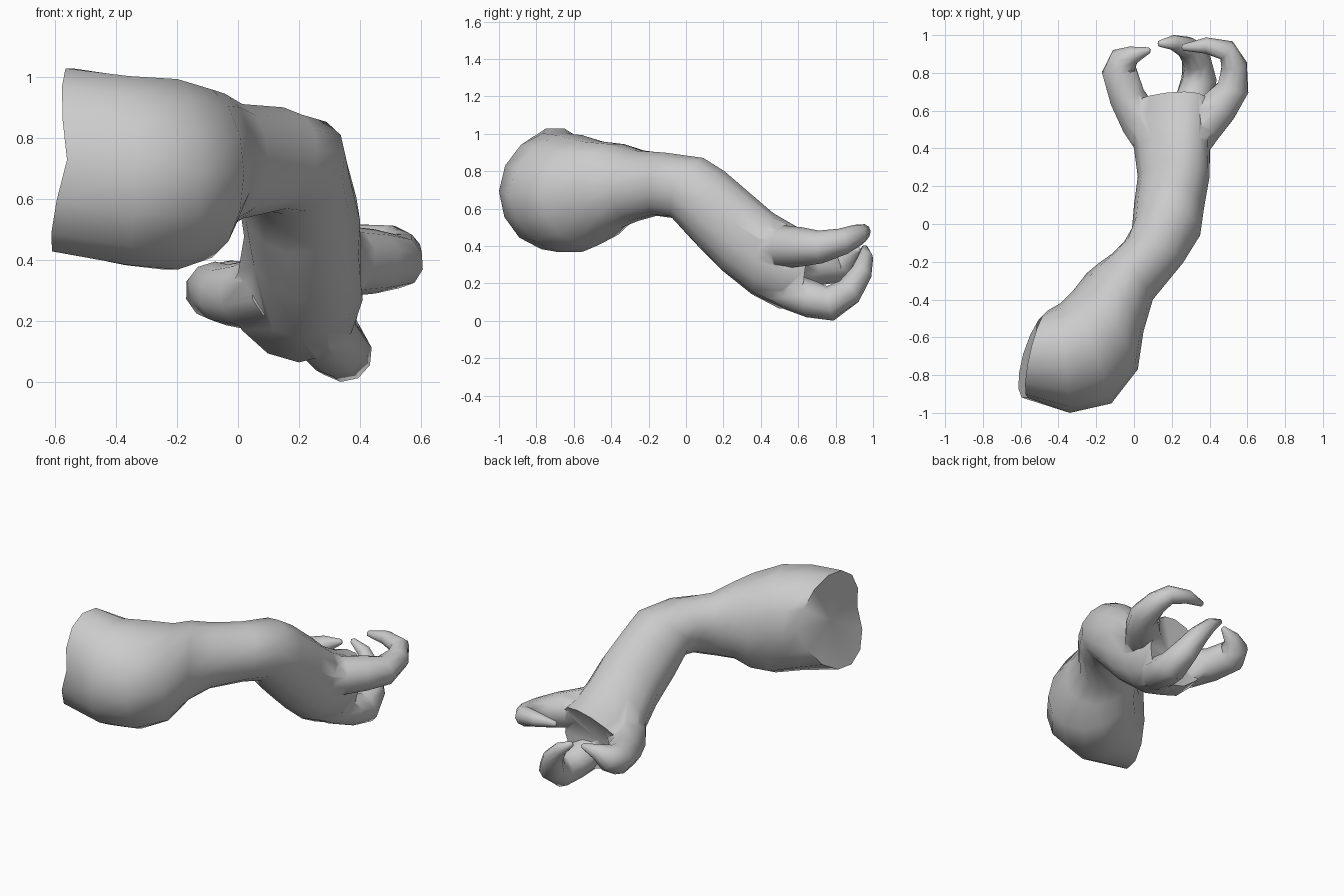
import bpy, bmesh
from math import cos, sin, pi
from mathutils import Vector

if "Cube" in bpy.data.objects:
    bpy.data.objects.remove(bpy.data.objects["Cube"])


def skin(name, rings, cap_start, cap_end):
    """Bridge a list of point rings into a smooth closed tube with cap centres."""
    bm = bmesh.new()
    loops = [[bm.verts.new(p) for p in r] for r in rings]
    n = len(loops[0])
    for a, b in zip(loops, loops[1:]):
        for i in range(n):
            j = (i + 1) % n
            bm.faces.new((a[i], a[j], b[j], b[i]))
    for loop, centre in ((loops[0], cap_start), (loops[-1], cap_end)):
        c = bm.verts.new(centre)
        for i in range(n):
            bm.faces.new((loop[i], loop[(i + 1) % n], c))
    bmesh.ops.recalc_face_normals(bm, faces=bm.faces)
    me = bpy.data.meshes.new(name)
    bm.to_mesh(me)
    bm.free()
    ob = bpy.data.objects.new(name, me)
    bpy.context.collection.objects.link(ob)
    return ob


def arm_ring(lx, ly, rx, ry, ty, tz, by, bz, roll=0, bow=0, n=14):
    """Four-point oval: left, right, top and bottom extremes."""
    mz, mx = (tz + bz) / 2, (lx + rx) / 2
    L, R = Vector((lx, ly, mz)), Vector((rx, ry, mz + roll))
    T, B = Vector((mx + bow * 0.5, ty, tz)), Vector((mx + bow, by, bz))
    C = (L + R) / 2
    pts = []
    for i in range(n):
        a = 2 * pi * i / n
        c, s = cos(a), sin(a)
        pts.append(C + abs(c) * ((R if c > 0 else L) - C) + abs(s) * ((T if s > 0 else B) - C))
    return pts


def finger(name, path, n=10):
    """Tapered tube along (x, y, z, radius) points."""
    P = [Vector(p[:3]) for p in path]
    side = Vector((0, 0, 1))
    rings = []
    for i, p in enumerate(P):
        t = (P[min(i + 1, len(P) - 1)] - P[max(i - 1, 0)]).normalized()
        side = (side - t * side.dot(t)).normalized()
        up = t.cross(side)
        r = path[i][3]
        rings.append([p + r * (cos(2 * pi * k / n) * side + sin(2 * pi * k / n) * up)
                      for k in range(n)])
    tip = P[-1] + (P[-1] - P[-2]).normalized() * path[-1][3] * 0.6
    return skin(name, rings, P[0], tip)


# Arm: shoulder, elbow, forearm and cupped palm
# left xy, right xy, top yz, bottom yz, (roll, bow)
sections = [
    (-.46, -.46, -.56, -.92, -.70, 1.035, -.74, .42, 0, -.09),
    (-.39, -.42, -.34, -1.0, -.70, 1.01, -.71, .375),
    (-.32, -.35, -.12, -.95, -.62, 1.00, -.62, .36),
    (-.25, -.26, .02, -.77, -.50, .965, -.52, .40),
    (-.19, -.21, .05, -.57, -.37, .95, -.39, .49),
    (-.12, -.16, .10, -.40, -.25, .915, -.28, .53),
    (-.05, -.09, .26, -.205, -.10, .90, -.17, .56, .03, .02),
    (-.01, -.02, .35, -.06, .10, .87, -.08, .55, .04, .02),
    (.00, .10, .37, .08, .21, .80, .04, .42, .04, .02),
    (.02, .25, .40, .25, .34, .685, .19, .27, .05, .03),
    (.00, .40, .40, .40, .47, .57, .35, .145, .08, .05),
    (-.04, .54, .40, .55, .60, .49, .50, .07, .11, .07),
    (-.03, .63, .38, .65, .70, .46, .61, .085, .11, .10),
]
arm = skin("clawed_arm", [arm_ring(*s) for s in sections],
           (-.53, -.70, .72), (.20, .59, .26))

# Three clawed fingers, rooted deep in the forearm so they flare out of the palm
fingers = [
    finger("thumb", [(.13, .38, .30, .10), (.04, .54, .285, .115), (-.035, .67, .285, .10),
                     (-.078, .81, .30, .096), (-.055, .865, .32, .08),
                     (-.005, .895, .355, .048), (.08, .92, .38, .016)]),
    finger("upper_finger", [(.26, .36, .42, .10), (.36, .52, .395, .115),
                            (.45, .62, .395, .105), (.525, .72, .395, .088),
                            (.53, .84, .425, .071), (.49, .92, .46, .057),
                            (.38, .945, .475, .043), (.26, .935, .475, .017)]),
    finger("lower_finger", [(.22, .40, .24, .09), (.28, .56, .155, .10), (.32, .67, .115, .10),
                            (.345, .77, .093, .095), (.33, .87, .155, .078),
                            (.28, .935, .255, .06), (.21, .96, .34, .041),
                            (.135, .955, .39, .017)]),
]

# Weld the fingers to the arm
bpy.context.view_layer.objects.active = arm
arm.select_set(True)
for f in fingers:
    m = arm.modifiers.new("weld", 'BOOLEAN')
    m.operation, m.solver, m.object = 'UNION', 'EXACT', f
    bpy.ops.object.modifier_apply(modifier=m.name)
    bpy.data.objects.remove(f)
bpy.ops.object.shade_smooth_by_angle(angle=1.0)
